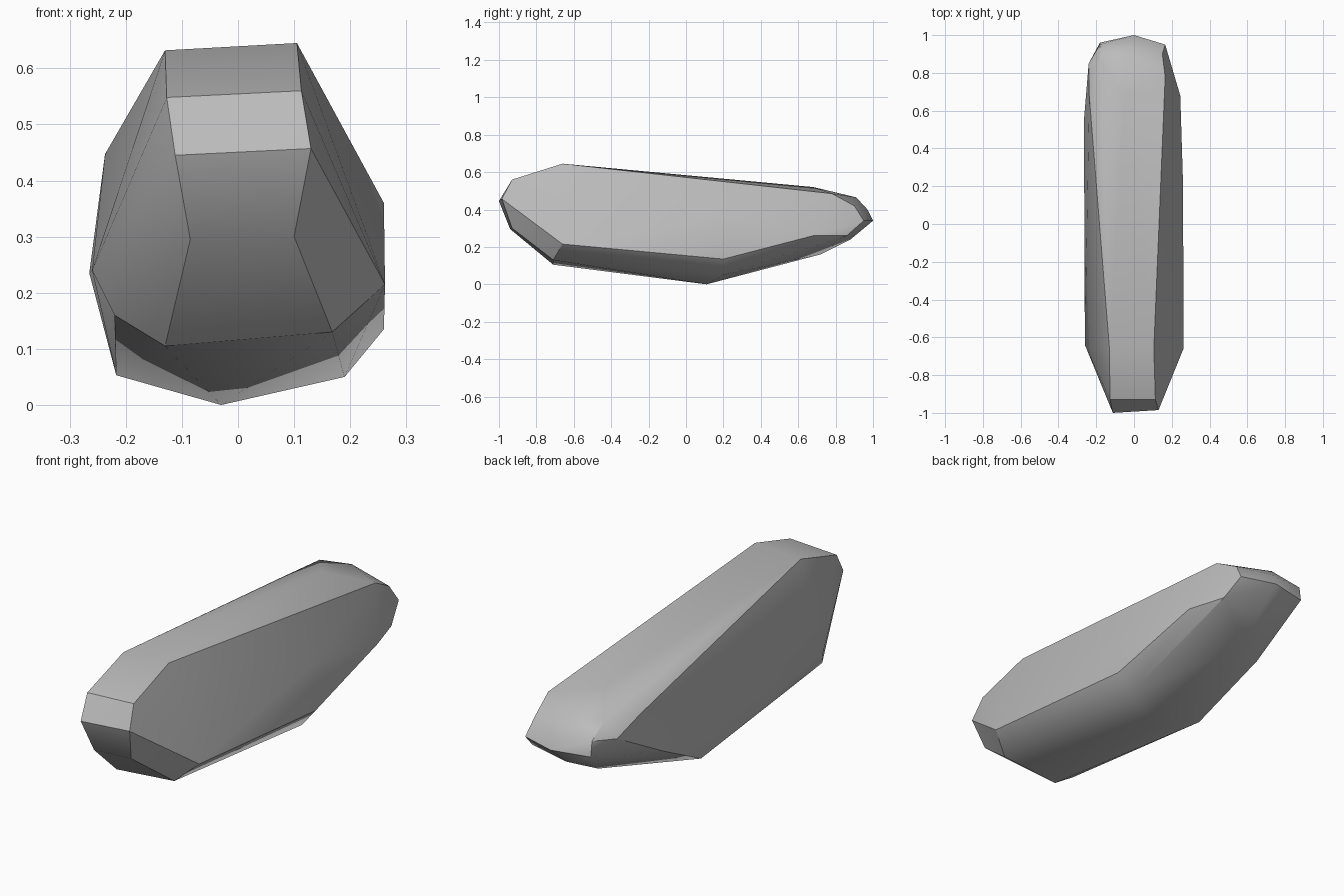
import bpy
import bmesh
import math

# Remove the default object
default_object = bpy.data.objects.get("Cube")
if default_object:
    bpy.data.objects.remove(default_object, do_unlink=True)

# Single stone grey material
stone = bpy.data.materials.new("stone_grey")
stone.use_nodes = True
stone_colour = (.5, .5, .5, 1)
stone.diffuse_color = stone_colour
stone.node_tree.nodes["Principled BSDF"].inputs["Base Color"].default_value = stone_colour


def build_hull(name, corner_groups, material):
    """Wrap a convex skin around every corner in the given groups."""
    mesh = bpy.data.meshes.new(name)
    bm = bmesh.new()
    for group in corner_groups:
        for corner in group:
            bm.verts.new(corner)
    result = bmesh.ops.convex_hull(bm, input=bm.verts[:], use_existing_faces=False)
    unused = {v for v in result["geom_interior"] + result["geom_unused"]
              if isinstance(v, bmesh.types.BMVert)}
    bmesh.ops.delete(bm, geom=list(unused), context="VERTS")
    # Merge nearly flat triangles into broad facets
    bmesh.ops.dissolve_limit(bm, angle_limit=math.radians(1),
                             verts=bm.verts[:], edges=bm.edges[:])
    bmesh.ops.recalc_face_normals(bm, faces=bm.faces[:])
    bm.to_mesh(mesh)
    bm.free()
    mesh.materials.append(material)
    obj = bpy.data.objects.new(name, mesh)
    bpy.context.collection.objects.link(obj)
    return obj


# Blunt nose: pairs of corners from the crest down to the belly
nose = [
    (.105, -.66, .645), (-.13, -.66, .632),
    (.113, -.93, .56), (-.127, -.93, .548),
    (.13, -.985, .457), (-.112, -1, .445),
    (.1, -.93, .3), (-.085, -.94, .295),
    (.168, -.71, .13), (-.13, -.71, .105),
]

# Flank on the left side of the stone
left_flank = [
    (.262, -.66, .215), (.26, .2, .36), (.26, .2, .135),
    (.245, .68, .26), (.165, .78, .485),
]

# Flank on the right side of the stone
right_flank = [
    (-.26, -.64, .24), (-.22, -.69, .16), (-.265, .55, .235),
    (-.237, .68, .447), (-.24, .85, .4),
]

# Shallow keel underneath
keel = [
    (-.217, .2, .053), (-.03, .11, 0), (.19, .2, .05),
    (-.05, .72, .16), (0, .88, .24),
]

# Rounded tail
tail = [
    (-.05, .68, .52), (-.05, .91, .465), (0, .97, .4), (0, 1, .34),
    (-.18, .86, .47), (-.18, .95, .41), (-.18, .96, .34),
    (.15, .9, .42), (.165, .95, .34), (.19, .86, .26),
]

rock = build_hull("long_rock", [nose, left_flank, right_flank, keel, tail], stone)

# Soft facets with crisp main edges
bpy.ops.object.select_all(action="DESELECT")
rock.select_set(True)
bpy.context.view_layer.objects.active = rock
bpy.ops.object.shade_smooth_by_angle(angle=math.radians(30))
